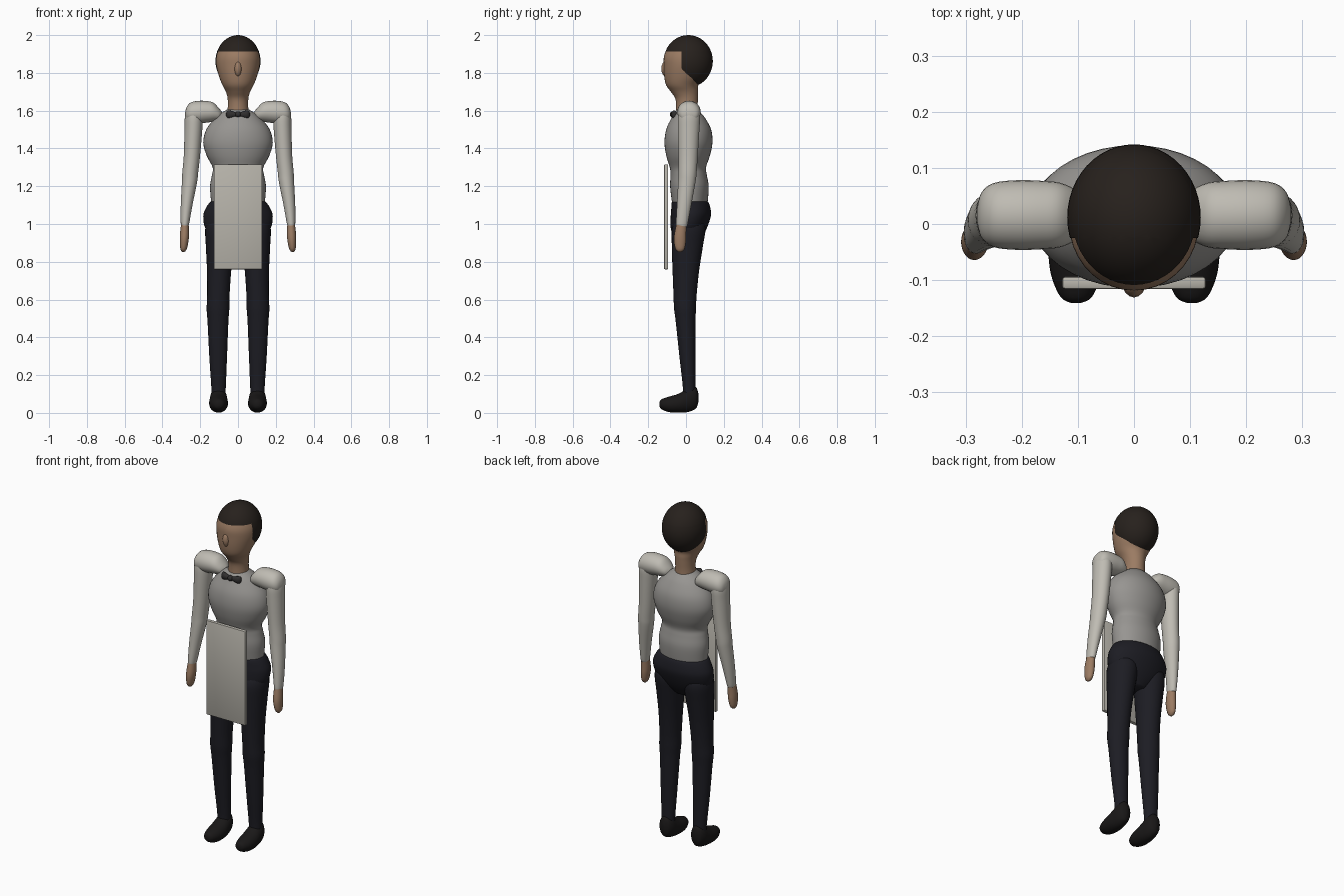
import bpy, bmesh, math
from mathutils import Matrix


def material(name, rgb):
    m = bpy.data.materials.new(name)
    m.diffuse_color = (*rgb, 1)
    return m


SKIN = material("skin", (0.33, 0.20, 0.125))
HAIR = material("hair", (0.02, 0.015, 0.012))
SHIRT = material("shirt", (0.31, 0.30, 0.285))
SLEEVE = material("sleeve", (0.52, 0.50, 0.45))
PANTS = material("trousers", (0.012, 0.012, 0.017))
SHOE = material("shoe", (0.01, 0.009, 0.009))
APRON = material("apron", (0.48, 0.46, 0.41))
TIE = material("tie", (0.03, 0.028, 0.028))


def finish(bm, name, mat, angle=60):
    bmesh.ops.recalc_face_normals(bm, faces=bm.faces)
    me = bpy.data.meshes.new(name)
    bm.to_mesh(me)
    bm.free()
    ob = bpy.data.objects.new(name, me)
    bpy.context.collection.objects.link(ob)
    me.materials.append(mat)
    bpy.ops.object.select_all(action='DESELECT')
    ob.select_set(True)
    bpy.context.view_layer.objects.active = ob
    bpy.ops.object.shade_smooth_by_angle(angle=math.radians(angle))
    return ob


def spline(rings, steps=4):
    """Catmull-Rom interpolation through the ring parameters."""
    out, n = [], len(rings)
    for i in range(n - 1):
        p = [rings[max(i - 1, 0)], rings[i], rings[i + 1], rings[min(i + 2, n - 1)]]
        for k in range(steps):
            t = k / steps
            out.append([0.5 * (2 * b + (c - a) * t + (2 * a - 5 * b + 4 * c - d) * t * t
                               + (3 * b - a - 3 * c + d) * t ** 3) for a, b, c, d in zip(*p)])
    return out + [list(rings[-1])]


def loft(name, mat, rings, axis='z', sx=1, sides=28):
    """Elliptical rings (position on axis, centre a, centre b, radius a, radius b)."""
    bm = bmesh.new()
    loops = []
    for t, a, b, ra, rb in spline(rings):
        loop = []
        for k in range(sides):
            w = math.tau * k / sides
            u = a + max(ra, .002) * math.cos(w)
            v = b + max(rb, .002) * math.sin(w)
            x, y, z = {'x': (t, u, v), 'y': (u, t, v), 'z': (u, v, t)}[axis]
            loop.append(bm.verts.new((x * sx, y, z)))
        loops.append(loop)
    for p, q in zip(loops, loops[1:]):
        for k in range(sides):
            j = (k + 1) % sides
            bm.faces.new((p[k], p[j], q[j], q[k]))
    bm.faces.new(loops[0])
    bm.faces.new(loops[-1])
    return finish(bm, name, mat)


def ellipsoid(centre, radii, seg=32):
    bm = bmesh.new()
    bmesh.ops.create_uvsphere(bm, u_segments=seg, v_segments=seg // 2, radius=1,
                              matrix=Matrix.Translation(centre) @ Matrix.Diagonal((*radii, 1)))
    return bm


# torso
loft("shirt_torso", SHIRT, [
    (1.06, 0, .02, .14, .085), (1.12, 0, .02, .143, .095), (1.20, 0, .018, .148, .102),
    (1.26, 0, .014, .138, .096), (1.30, 0, .01, .134, .096), (1.36, 0, .011, .165, .115),
    (1.43, 0, .013, .184, .127), (1.50, 0, .014, .168, .119), (1.56, 0, .012, .122, .09),
    (1.59, 0, .006, .085, .07), (1.61, 0, .004, .05, .05)], sides=40)
# hips
loft("trouser_hips", PANTS, [
    (.89, 0, .01, .06, .045), (.93, 0, .01, .13, .075), (.98, 0, .015, .174, .096),
    (1.04, 0, .025, .184, .106), (1.08, 0, .026, .172, .104), (1.115, 0, .022, .149, .097),
    (1.12, 0, .022, .13, .08)], sides=40)
# head and neck
loft("head", SKIN, [
    (1.56, 0, .005, .06, .06), (1.62, 0, .005, .054, .057), (1.665, 0, .003, .055, .06),
    (1.70, 0, -.008, .064, .072), (1.735, 0, -.02, .082, .085), (1.78, 0, -.01, .1, .105),
    (1.84, 0, -.001, .114, .117), (1.89, 0, .004, .113, .12), (1.94, 0, .008, .092, .1),
    (1.98, 0, .01, .05, .055), (1.992, 0, .01, .01, .01)], sides=36)
# nose
finish(ellipsoid((0, -.1, 1.822), (.022, .031, .045), 16), "nose", SKIN)
# hair: a cap with the face area cut away
hair = ellipsoid((0, .012, 1.862), (.119, .13, .138), 48)
for co, no in (((0, 0, 1.913), (0, 0, 1)), ((0, -.025, 0), (0, 1, 0))):
    bmesh.ops.bisect_plane(hair, geom=hair.verts[:] + hair.edges[:] + hair.faces[:],
                           plane_co=co, plane_no=no)
face_area = [f for f in hair.faces
             if f.calc_center_median().z < 1.913 and f.calc_center_median().y < -.025]
bmesh.ops.delete(hair, geom=face_area, context='FACES')
finish(hair, "hair", HAIR)

# apron
bm = bmesh.new()
bmesh.ops.create_cube(bm, size=1, matrix=Matrix.Translation((0, -.105, 1.038))
                      @ Matrix.Diagonal((.256, .022, .556, 1)))
bmesh.ops.bevel(bm, geom=bm.edges[:], offset=.005, segments=2, affect='EDGES', profile=.5)
finish(bm, "apron", APRON, 30)

# bow tie
finish(ellipsoid((0, -.07, 1.58), (.016, .016, .016), 16), "tie_knot", TIE)
for s in (1, -1):
    loft("tie_wing", TIE, [
        (0, -.066, 1.58, .008, .008), (.02, -.066, 1.58, .012, .014),
        (.045, -.064, 1.58, .014, .021), (.058, -.06, 1.58, .011, .018),
        (.063, -.06, 1.58, .002, .004)], 'x', s, 16)

# arms, hands, legs and shoes, both sides
for s in (1, -1):
    loft("shoulder", SLEEVE, [
        (.085, .016, 1.575, .02, .018), (.1, .016, 1.58, .042, .032), (.13, .016, 1.592, .057, .05),
        (.165, .016, 1.594, .061, .057), (.21, .016, 1.592, .062, .06),
        (.25, .016, 1.588, .057, .055), (.272, .016, 1.582, .04, .037),
        (.28, .016, 1.58, .01, .01)], 'x', s)
    loft("sleeve", SLEEVE, [
        (.985, .281, -.023, .018, .026), (1.0, .281, -.022, .022, .031), (1.1, .272, -.01, .031, .038),
        (1.22, .257, .004, .04, .046), (1.27, .253, .008, .042, .048), (1.36, .244, .011, .043, .051),
        (1.50, .236, .014, .047, .057), (1.57, .234, .016, .047, .058),
        (1.61, .234, .016, .036, .045), (1.63, .234, .016, .01, .01)], 'z', s)
    loft("hand", SKIN, [
        (.852, .289, -.033, .006, .008), (.868, .288, -.032, .017, .024),
        (.91, .285, -.032, .023, .032), (.95, .283, -.03, .024, .031),
        (1.01, .281, -.023, .019, .026)], 'z', s)
    loft("trouser_leg", PANTS, [
        (.09, .103, .018, .036, .033), (.15, .103, .016, .039, .034), (.3, .105, .007, .047, .042),
        (.48, .106, -.002, .055, .052), (.55, .106, -.005, .06, .058), (.62, .104, -.005, .059, .061),
        (.75, .1, -.001, .064, .07), (.88, .096, .007, .074, .082),
        (.98, .093, .015, .08, .088), (1.04, .09, .02, .06, .06)], 'z', s)
    loft("shoe", SHOE, [
        (-.141, .103, .046, .008, .01), (-.13, .103, .046, .028, .026), (-.09, .103, .045, .045, .041),
        (-.04, .103, .051, .05, .05), (.0, .103, .064, .047, .061), (.03, .103, .076, .043, .065),
        (.055, .103, .08, .031, .054), (.066, .103, .08, .008, .02)], 'y', s)
